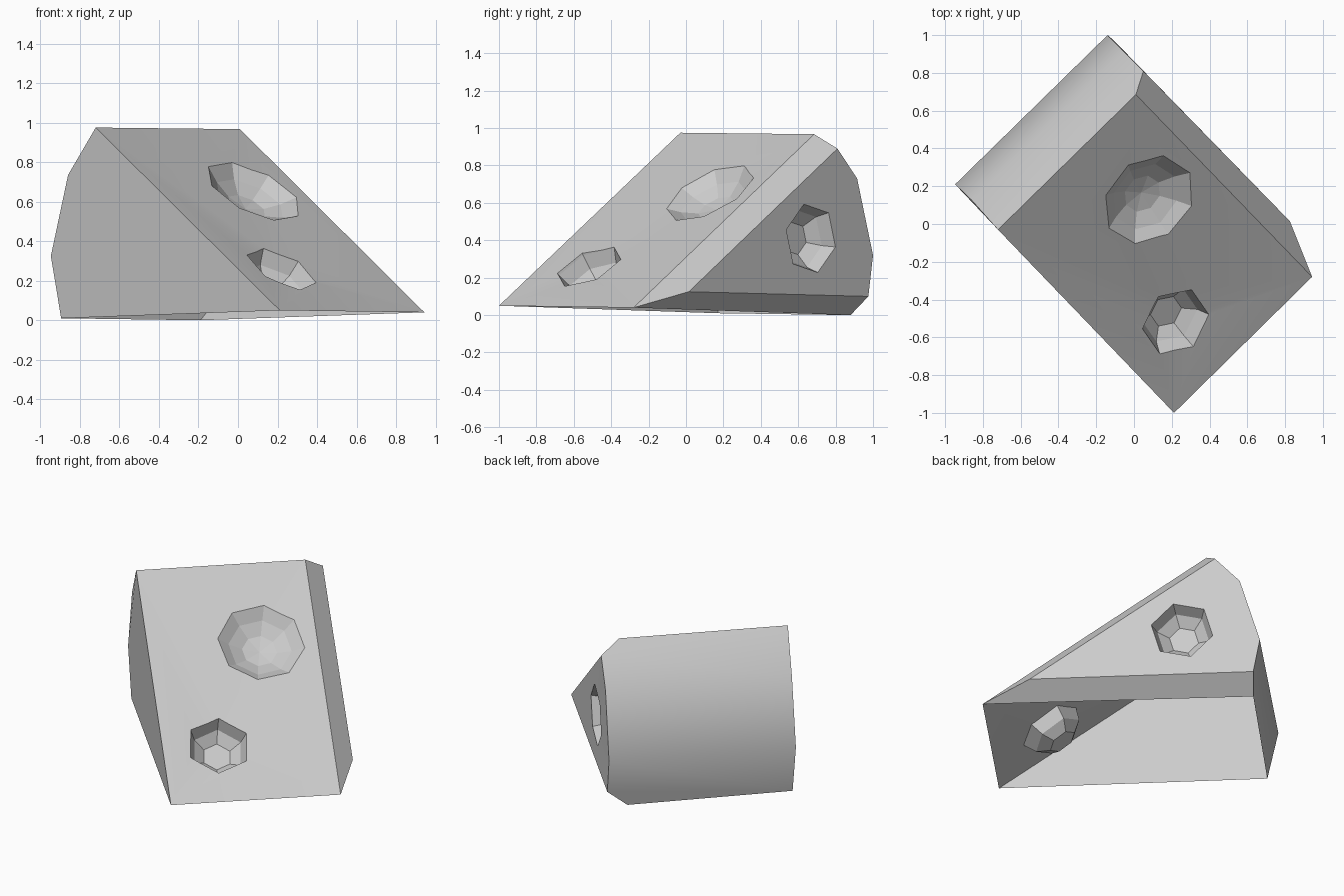
import bpy, bmesh
from math import radians, cos, sin
from mathutils import Vector

if "Cube" in bpy.data.objects:
    bpy.data.objects.remove(bpy.data.objects["Cube"])


def make_object(name, bm):
    bmesh.ops.recalc_face_normals(bm, faces=bm.faces)
    mesh = bpy.data.meshes.new(name)
    bm.to_mesh(mesh)
    bm.free()
    obj = bpy.data.objects.new(name, mesh)
    bpy.context.collection.objects.link(obj)
    return obj


# Wedge body: left end profile (top, curved back, bottom, front tip)
# and right end profile whose slope and bottom edges are chamfered
bm = bmesh.new()
left = [bm.verts.new(p) for p in [(-.72, -.03, .975), (-.86, .127, .735), (-.947, .21, .325),
                                  (-.895, .17, .01), (.212, -1, .05)]]
right = [bm.verts.new(p) for p in [(.05, .81, .89), (-.055, .915, .73), (-.14, 1, .32),
                                   (-.11, .975, .10), (.825, .015, .125)]]
top, base, tip = [bm.verts.new(p) for p in [(.01, .685, .967), (-.19, .88, 0), (.943, -.28, .04)]]
a, b, c, d, e = left
ra, rb, rc, rd, re = right
for face in [left, right, (a, top, ra, rb, b), (b, rb, rc, c), (c, rc, rd, base, d),
             (d, base, tip, e), (top, ra, re, tip), (base, rd, re, tip)]:
    bm.faces.new(face)
# Sloping face sinks slightly towards the small dent
low = bm.verts.new((.218, -.513, .253))
rim = [a, top, tip, e]
for i in range(4):
    bm.faces.new((rim[i], rim[(i + 1) % 4], low))
body = make_object("wedge_block", bm)
bpy.context.view_layer.objects.active = body
body.select_set(True)
bpy.ops.object.shade_smooth_by_angle(angle=radians(30))


def cut_dent(centre, normal, across, sides, phase, rings, pit=None):
    """Carve a faceted bowl; rings are (radius, height), pit is the middle depth."""
    n = Vector(normal).normalized()
    u = Vector(across).normalized()
    v = n.cross(u)
    o = Vector(centre)
    bm = bmesh.new()
    loops = []
    for r, h in rings:
        angles = [radians(phase + 360 * i / sides) for i in range(sides)]
        loops.append([bm.verts.new(o + n * h + (u * cos(t) + v * sin(t)) * r) for t in angles])
    bm.faces.new(loops[0])
    for l0, l1 in zip(loops, loops[1:]):
        for i in range(sides):
            j = (i + 1) % sides
            bm.faces.new((l0[i], l0[j], l1[j], l1[i]))
    if pit is None:
        bm.faces.new(loops[-1])
    else:
        p = bm.verts.new(o + n * pit)
        for i in range(sides):
            bm.faces.new((loops[-1][i], loops[-1][(i + 1) % sides], p))
    cutter = make_object("dent_cutter", bm)
    cutter.hide_render = True
    mod = body.modifiers.new("dent", 'BOOLEAN')
    mod.operation = 'DIFFERENCE'
    mod.solver = 'EXACT'
    mod.object = cutter
    bpy.ops.object.modifier_apply(modifier=mod.name)
    bpy.data.objects.remove(cutter)


slope = (.39, -.407, .825)
along = (.71, .70, 0)
small = [(.205, .05), (.19, 0), (.16, -.075), (.09, -.125)]
# Large dent, small dent on the slope, small dent on the right end
cut_dent((.083, .12, .658), slope, along, 8, -12,
         [(.345, .05), (.272, 0), (.19, -.06), (.105, -.10)], -.115)
cut_dent((.218, -.513, .253), slope, along, 6, 22, small)
cut_dent((.187, .668, .41), along, (-.70, .71, 0), 6, 46, small)

# The underside is open, so the shell is hollow
bm = bmesh.new()
bm.from_mesh(body.data)
bottom = [f for f in bm.faces if f.normal.z < -.9 and all(v.co.z < .06 for v in f.verts)]
bmesh.ops.delete(bm, geom=bottom, context='FACES')
bm.to_mesh(body.data)
bm.free()
